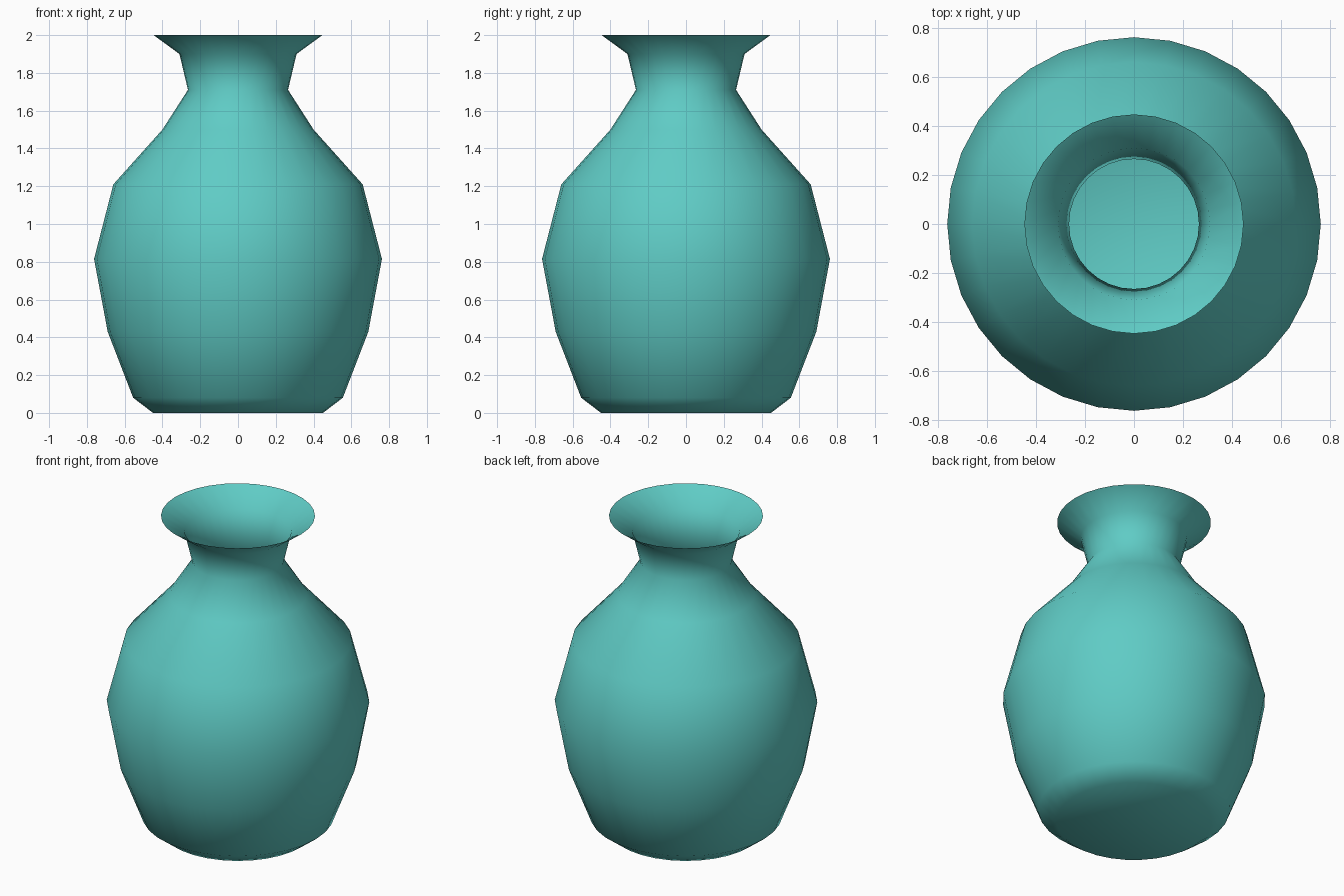
import bpy
import bmesh
from math import tau
from mathutils import Matrix, Vector

cube = bpy.data.objects.get("Cube")
if cube:
    bpy.data.objects.remove(cube, do_unlink=True)

SEGMENTS = 32

# Glaze
glaze = bpy.data.materials.new("teal glaze")
glaze.use_nodes = True
colour = (0.115, 0.60, 0.56, 1)
glaze.diffuse_color = colour
glaze.node_tree.nodes["Principled BSDF"].inputs["Base Color"].default_value = colour

# Radius and height, from foot to flared lip
profile = [(0.45, 0), (0.555, 0.08), (0.69, 0.43), (0.762, 0.815),
           (0.66, 1.21), (0.40, 1.5), (0.265, 1.71), (0.31, 1.9), (0.447, 2)]

# Thin-walled body, open at the lip
bm = bmesh.new()
rings = []
for radius, height in profile:
    rings.append([bm.verts.new(Matrix.Rotation(tau * i / SEGMENTS, 3, "Z") @ Vector((radius, 0, height)))
                  for i in range(SEGMENTS)])
for lower, upper in zip(rings, rings[1:]):
    for i in range(SEGMENTS):
        j = (i + 1) % SEGMENTS
        bm.faces.new((lower[i], lower[j], upper[j], upper[i]))

# Flat base
bm.faces.new(rings[0][::-1])
for face in bm.faces:
    face.smooth = True

mesh = bpy.data.meshes.new("vase")
bm.to_mesh(mesh)
bm.free()
mesh.materials.append(glaze)
vase = bpy.data.objects.new("vase", mesh)
bpy.context.collection.objects.link(vase)
